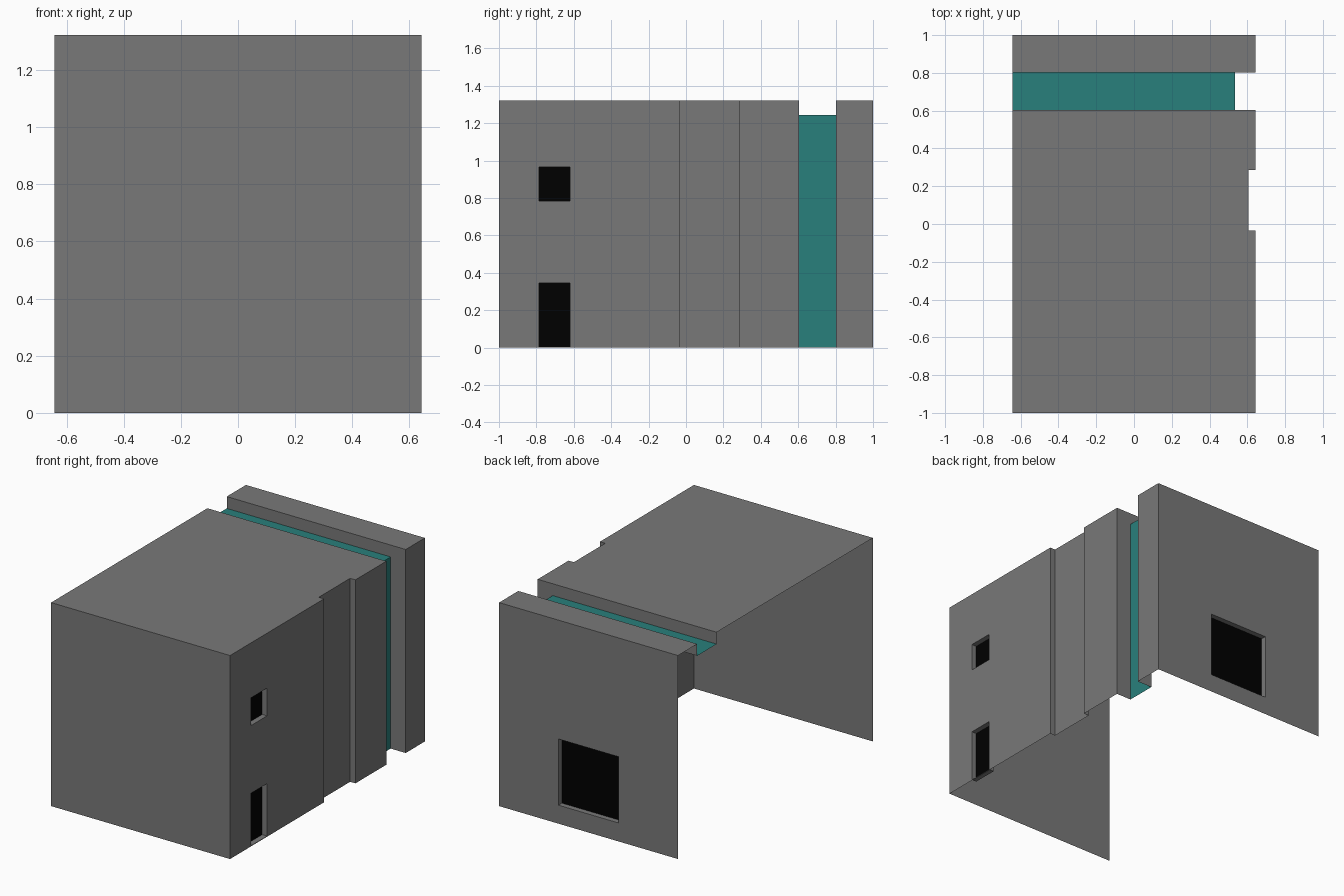
import bpy
from mathutils import Vector

if "Cube" in bpy.data.objects:
    bpy.data.objects.remove(bpy.data.objects["Cube"])

HW, H = 0.643, 1.322          # half width, roof height
IN_X, IN_Z = 0.535, 1.245     # recessed glazed band


def material(name, rgb):
    m = bpy.data.materials.new(name)
    m.diffuse_color = (*rgb, 1)
    m.use_nodes = True
    m.node_tree.nodes["Principled BSDF"].inputs["Base Color"].default_value = m.diffuse_color
    return m


grey = material("dark_grey_wall", (0.19, 0.19, 0.19))
teal = material("teal_band", (0.022, 0.215, 0.2))
black = material("black_opening", (0, 0, 0))


class Part:
    """Collects flat faces, each turned towards a given outward direction."""

    def __init__(self):
        self.verts, self.faces, self.index = [], [], {}

    def vert(self, p):
        key = tuple(round(c, 5) for c in p)
        if key not in self.index:
            self.index[key] = len(self.verts)
            self.verts.append(key)
        return self.index[key]

    def face(self, pts, facing):
        pts = [Vector(p) for p in pts]
        n = (pts[1] - pts[0]).cross(pts[2] - pts[1])
        if n.dot(Vector(facing)) < 0:
            pts.reverse()
        self.faces.append([self.vert(p) for p in pts])

    def build(self, name, mat):
        me = bpy.data.meshes.new(name)
        me.from_pydata(self.verts, [], self.faces)
        me.materials.append(mat)
        ob = bpy.data.objects.new(name, me)
        bpy.context.collection.objects.link(ob)
        return ob


def wall(name, place, out, u0, u1, openings=(), depth=0.035):
    """Upright sheet with recessed openings (ua, ub, va, vb)."""
    part, out = Part(), Vector(out)
    us = sorted({u0, u1, *(u for o in openings for u in o[:2])})
    vs = sorted({0, H, *(v for o in openings for v in o[2:])})
    for ua, ub in zip(us, us[1:]):
        for va, vb in zip(vs, vs[1:]):
            if any(o[0] <= ua and ub <= o[1] and o[2] <= va and vb <= o[3] for o in openings):
                continue
            part.face([place(ua, va), place(ub, va), place(ub, vb), place(ua, vb)], out)
    panes = Part()
    for a, b, c, d in openings:
        rim = [Vector(place(*p)) for p in ((a, c), (b, c), (b, d), (a, d))]
        back = [p - out * depth for p in rim]
        mid = sum(rim, Vector()) / 4
        for i in range(4):
            j = (i + 1) % 4
            part.face([rim[i], rim[j], back[j], back[i]], mid - (rim[i] + rim[j]) / 2)
        panes.face(back, out)
    part.build(name, grey)
    if openings:
        panes.build(name + "_panes", black)


# Front, back and front section of the right wall
wall("front_wall", lambda u, v: (u, -1, v), (0, -1, 0), -HW, HW)
wall("back_wall", lambda u, v: (u, 1, v), (0, 1, 0), -HW, HW, [(-0.216, 0.216, 0.12, 0.55)])
wall("right_wall", lambda u, v: (HW, u, v), (1, 0, 0), -1, -0.035,
     [(-0.786, -0.62, 0.004, 0.345), (-0.786, -0.62, 0.785, 0.965)])

# Stepped roof and remaining right side: (y, x of wall, z of roof)
steps = [(-1, HW, H), (-0.035, HW, H), (-0.035, 0.605, H), (0.287, 0.605, H), (0.287, HW, H),
         (0.604, HW, H), (0.604, IN_X, IN_Z), (0.803, IN_X, IN_Z), (0.803, HW, H), (1, HW, H)]
shell, band = Part(), Part()
for i, ((ya, xa, za), (yb, xb, zb)) in enumerate(zip(steps, steps[1:])):
    part = band if za == zb == IN_Z else shell
    step_dir = 1 if xb < xa else -1
    flat = ya != yb
    if flat or za != zb:
        part.face([(-HW, ya, za), (xa, ya, za), (xb, yb, zb), (-HW, yb, zb)],
                  (0, 0, 1) if flat else (0, step_dir, 0))
    if i > 0:
        part.face([(xa, ya, za), (xa, ya, 0), (xb, yb, 0), (xb, yb, zb)],
                  (1, 0, 0) if flat else (0, step_dir, 0))
shell.build("roof_and_stepped_side", grey)
band.build("recessed_band", teal)
